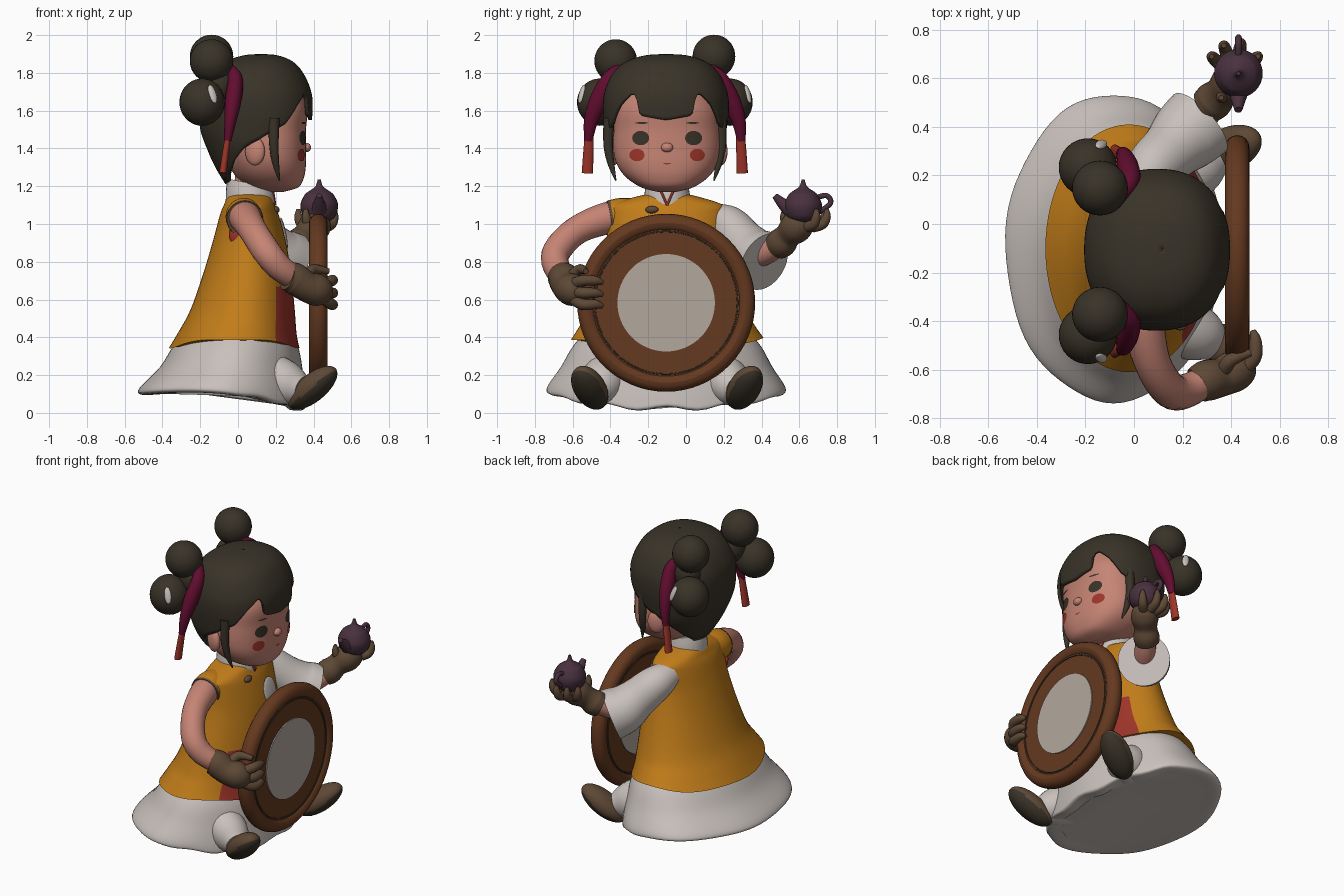
import bpy, bmesh, math
from mathutils import Vector, Matrix, Euler

if "Cube" in bpy.data.objects:
    bpy.data.objects.remove(bpy.data.objects["Cube"])

YC = -0.1  # symmetry plane of the figure, which faces +x


def mat(name, r, g, b):
    m = bpy.data.materials.new(name)
    m.diffuse_color = (r, g, b, 1)
    m.use_nodes = True
    m.node_tree.nodes["Principled BSDF"].inputs["Base Color"].default_value = m.diffuse_color
    return m


SKIN = mat("skin", 0.56, 0.23, 0.175)
HAIR = mat("dark_hair", 0.041, 0.033, 0.021)
ORANGE = mat("orange_cloth", 0.54, 0.205, 0.01)
WHITE = mat("white_cloth", 0.58, 0.53, 0.5)
HIDE = mat("drum_hide", 0.45, 0.39, 0.34)
WOOD = mat("drum_wood", 0.13, 0.041, 0.014)
LEATHER = mat("brown_leather", 0.11, 0.065, 0.036)
CRIMSON = mat("crimson_ribbon", 0.12, 0.004, 0.028)
RED = mat("red", 0.34, 0.035, 0.022)
PLUM = mat("plum_clay", 0.065, 0.03, 0.048)


def finish(name, bm, *mats, rule=None, angle=50):
    """Turn a bmesh into a smooth object; rule(centre, normal) picks the second colour."""
    bmesh.ops.recalc_face_normals(bm, faces=bm.faces)
    if rule:
        for f in bm.faces:
            f.material_index = int(rule(f.calc_center_median(), f.normal))
    me = bpy.data.meshes.new(name)
    bm.to_mesh(me)
    bm.free()
    ob = bpy.data.objects.new(name, me)
    bpy.context.collection.objects.link(ob)
    for m in mats:
        me.materials.append(m)
    bpy.ops.object.select_all(action='DESELECT')
    ob.select_set(True)
    bpy.context.view_layer.objects.active = ob
    bpy.ops.object.shade_smooth_by_angle(angle=math.radians(angle))
    return ob


def dense(rows, steps=5):
    """Catmull-Rom interpolation through tuples."""
    out = []
    for i in range(len(rows) - 1):
        a, b, c, d = rows[max(i - 1, 0)], rows[i], rows[i + 1], rows[min(i + 2, len(rows) - 1)]
        for k in range(steps):
            t = k / steps
            out.append(tuple(0.5 * (2 * q + (r - p) * t + (2 * p - 5 * q + 4 * r - s) * t * t
                                    + (3 * q - p - 3 * r + s) * t ** 3) for p, q, r, s in zip(a, b, c, d)))
    return out + [tuple(rows[-1])]


def skin_rings(rings, caps=True):
    bm = bmesh.new()
    vs = [[bm.verts.new(p) for p in r] for r in rings]
    n = len(vs[0])
    for a, b in zip(vs, vs[1:]):
        for i in range(n):
            j = (i + 1) % n
            bm.faces.new((a[i], a[j], b[j], b[i]))
    if caps:
        bm.faces.new(vs[0])
        bm.faces.new(vs[-1])
    return bm


def spow(v, p):
    return math.copysign(abs(v) ** (2 / p), v)


def loft(rows, n=48, p=2, wave=None, cy=YC):
    """Stacked ovals from rows (z, centre x, radius x, radius y)."""
    rings = []
    for z, cx, rx, ry in dense(rows):
        ring = []
        for i in range(n):
            a = math.tau * i / n
            v = Vector((cx + rx * spow(math.cos(a), p), cy + ry * spow(math.sin(a), p), z))
            ring.append(wave(v, a) if wave else v)
        rings.append(ring)
    return skin_rings(rings)


def tube(name, pts, m, n=16, flat=1.0):
    """Round sweep through points (x, y, z, radius)."""
    rows = dense(pts)
    chord = Vector(rows[-1][:3]) - Vector(rows[0][:3])
    ref = Vector((1, 0, 0)) if abs(chord.z) > 0.75 * chord.length else Vector((0, 0, 1))
    rings = []
    for i, r in enumerate(rows):
        t = Vector(rows[min(i + 1, len(rows) - 1)][:3]) - Vector(rows[max(i - 1, 0)][:3])
        u = t.cross(ref).normalized()
        w = u.cross(t).normalized()
        rings.append([Vector(r[:3]) + r[3] * (u * math.cos(math.tau * k / n) + w * flat * math.sin(math.tau * k / n))
                      for k in range(n)])
    return finish(name, skin_rings(rings), m)


def ball(name, loc, size, m, rot=(0, 0, 0), m2=None, rule=None):
    bm = bmesh.new()
    M = Matrix.LocRotScale(Vector(loc), Euler(rot), Vector(size))
    bmesh.ops.create_uvsphere(bm, u_segments=32, v_segments=20, radius=1, matrix=M)
    return finish(name, bm, *([m, m2] if m2 else [m]), rule=rule)


def lathe_x(name, prof, m, cy, cz, n=64, caps=False):
    """Profile of (x, radius) turned about the x direction."""
    rings = [[(x, cy + r * math.cos(math.tau * i / n), cz + r * math.sin(math.tau * i / n)) for i in range(n)]
             for x, r in prof]
    return finish(name, skin_rings(rings, caps), m, angle=35)


# --- skirt with a hem that ripples at the front, and tunic with a red front panel
def skirt_wave(v, a):
    k = max(0, (0.42 - v.z) / 0.34)
    front = max(0, math.cos(a))
    f = 1 + 0.008 * k * math.sin(7 * a)
    z = v.z + k * (0.04 * math.sin(a) ** 2 - 0.035 * math.cos(a) + 0.012 * front * math.cos(11 * a))
    return Vector((v.x * f, YC + (v.y - YC) * f, max(z, 0.005)))


finish("skirt", loft([(0.06, -0.07, 0.36, 0.52), (0.06, -0.08, 0.435, 0.615), (0.1, -0.08, 0.44, 0.63),
                      (0.22, -0.035, 0.38, 0.56), (0.34, -0.012, 0.335, 0.5), (0.45, 0.0, 0.28, 0.42)],
                     72, wave=skirt_wave), WHITE, angle=60)


def tunic_wave(v, a):
    k = max(0, (0.5 - v.z) / 0.15)
    return Vector((v.x, v.y, v.z + k * (0.045 * math.sin(a) ** 2 + 0.006 * math.sin(5 * a))))


finish("tunic", loft([(0.345, -0.02, 0.345, 0.51), (0.42, -0.005, 0.315, 0.475), (0.55, 0.025, 0.275, 0.42),
                      (0.75, 0.05, 0.23, 0.36), (0.92, 0.06, 0.19, 0.32), (1.05, 0.06, 0.155, 0.31),
                      (1.1, 0.06, 0.135, 0.295), (1.135, 0.06, 0.12, 0.2), (1.16, 0.06, 0.1, 0.1)],
                     72, wave=tunic_wave), ORANGE, RED, rule=lambda c, n: c.x > 0.2 and c.z < 0.67)
ball("chest_patch", (0.243, -0.01, 0.95), (0.012, 0.06, 0.085), WHITE, (0, -0.2, 0))
ball("chest_button", (0.2, -0.18, 1.075), (0.02, 0.035, 0.02), LEATHER)
ball("side_patch", (-0.015, -0.385, 0.945), (0.035, 0.014, 0.05), RED, (0.1, 0, -0.3))

# --- neck and standing collar
finish("neck", loft([(1.08, 0.06, 0.085, 0.085), (1.28, 0.07, 0.085, 0.085)], 24), SKIN)
finish("collar", loft([(1.1, 0.065, 0.13, 0.125), (1.16, 0.065, 0.128, 0.12), (1.215, 0.065, 0.12, 0.11)], 32,
                      wave=lambda v, a: v - Vector((0, 0, 0.025 * math.cos(a)))), WHITE)
for s, side in ((-1, "right"), (1, "left")):
    tube(side + "_collar_trim", [(0.185, YC + s * 0.035, 1.18, 0.006), (0.197, YC, 1.1, 0.006)], RED, 8)

# --- head
HEAD = [(1.17, 0.2, 0.04, 0.05), (1.195, 0.19, 0.13, 0.14), (1.25, 0.17, 0.18, 0.22), (1.32, 0.155, 0.205, 0.268),
        (1.4, 0.145, 0.215, 0.285), (1.5, 0.14, 0.22, 0.282), (1.62, 0.14, 0.225, 0.27), (1.75, 0.12, 0.19, 0.2)]
finish("head", loft(HEAD, 64, 2.3), SKIN)


def ring_at(table, z):
    for a, b in zip(table, table[1:]):
        if a[0] <= z <= b[0]:
            t = (z - a[0]) / max(b[0] - a[0], 1e-6)
            return [p + (q - p) * t for p, q in zip(a, b)]
    return table[-1]


HEAD_D = dense(HEAD)


def face_plate(name, dy, z, w, h, m, lift=0.005, n=24):
    """Thin painted oval that follows the curve of the face."""
    rings = []
    for k in (1.0, 0.66, 0.33, 0.02):
        ring = []
        for i in range(n):
            a = math.tau * i / n
            y, zz = dy + k * w * math.cos(a), z + k * h * math.sin(a)
            _, cx, rx, ry = ring_at(HEAD_D, zz)
            ring.append((cx + rx * (1 - abs(y / ry) ** 2.3) ** (1 / 2.3) + lift, YC + y, zz))
        rings.append(ring)
    bm = skin_rings(rings, caps=False)
    bm.faces.new(list(bm.verts)[-n:])
    finish(name, bm, m)


for s, side in ((-1, "right"), (1, "left")):
    face_plate(side + "_eye", s * 0.14, 1.455, 0.045, 0.038, HAIR)
    face_plate(side + "_cheek", s * 0.16, 1.365, 0.04, 0.033, RED)
    face_plate(side + "_brow", s * 0.135, 1.535, 0.034, 0.005, HAIR)
    ball(side + "_ear", (0.09, YC + s * 0.285, 1.385), (0.055, 0.03, 0.075), SKIN, (0, 0, s * 0.4))
face_plate("mouth", 0, 1.32, 0.02, 0.004, RED)
ball("nose", (0.362, YC, 1.405), (0.025, 0.032, 0.025), SKIN)

# --- hair cap whose lower edge follows a fringe line
HAIR_D = dense([(1.2, 0.03, 0.09, 0.12), (1.3, 0.05, 0.17, 0.22), (1.4, 0.085, 0.25, 0.295), (1.5, 0.09, 0.29, 0.32),
                (1.6, 0.095, 0.3, 0.333), (1.7, 0.095, 0.293, 0.325), (1.8, 0.1, 0.245, 0.28),
                (1.86, 0.11, 0.18, 0.21), (1.893, 0.12, 0.09, 0.11), (1.9, 0.12, 0.003, 0.003)])
FRINGE = [(0, 1.55), (22, 1.575), (26, 1.68), (32, 1.69), (45, 1.63), (60, 1.53), (80, 1.47), (100, 1.4),
          (120, 1.28), (140, 1.22), (180, 1.21)]
rings = []
for k in range(31):
    t = math.sin(k / 30 * math.pi / 2)
    ring = []
    for i in range(144):
        a = math.tau * i / 144
        lo = ring_at(FRINGE, abs(math.degrees(math.atan2(math.sin(a), math.cos(a)))))[1]
        z = lo + (1.9 - lo) * t
        _, cx, rx, ry = ring_at(HAIR_D, z)
        ring.append((cx + rx * spow(math.cos(a), 2.25), YC - 0.006 + ry * spow(math.sin(a), 2.25), z))
    rings.append(ring)
cap = finish("hair_cap", skin_rings(rings, caps=False), HAIR)
mod = cap.modifiers.new("thickness", 'SOLIDIFY')
mod.thickness, mod.offset = 0.02, -1

# --- buns, ribbons, side locks and boots, on both sides
for s, side in ((-1, "right"), (1, "left")):
    def P(x, dy, z, r): return (x, YC - 0.012 + s * dy, z, r)
    ball(side + "_upper_bun", P(-0.14, 0.26, 1.875 + s * 0.012, 0)[:3], (0.115, 0.113, 0.115), HAIR)
    ball(side + "_lower_bun", P(-0.19, 0.345, 1.645, 0)[:3], (0.12, 0.12, 0.125), HAIR)
    ball(side + "_bun_shine", P(-0.135, 0.44, 1.688, 0)[:3], (0.021, 0.013, 0.052), WHITE, (s * 0.35, -0.15, -s * 0.5))
    ball(side + "_bun_root", P(-0.1, 0.24, 1.74, 0)[:3], (0.08, 0.08, 0.1), HAIR)
    tube(side + "_ribbon", [P(-0.06, 0.22, 1.83, 0.03), P(-0.015, 0.285, 1.77, 0.046), P(-0.025, 0.345, 1.66, 0.052),
                            P(-0.04, 0.39, 1.55, 0.038), P(-0.055, 0.405, 1.44, 0.022)], CRIMSON, flat=0.85)
    tube(side + "_ribbon_tail", [P(-0.05, 0.4, 1.48, 0.023), P(-0.065, 0.405, 1.38, 0.027),
                                 P(-0.08, 0.41, 1.27, 0.03)], RED, flat=0.65)
    tube(side + "_side_lock", [P(0.19, 0.295, 1.56, 0.03), P(0.19, 0.3, 1.42, 0.025), P(0.2, 0.285, 1.32, 0.018),
                               P(0.22, 0.26, 1.23, 0.004)], HAIR)
    rot = Euler((0, -0.66, s * 0.4))
    sole = rot.to_matrix() @ Vector((0, 0, -1))
    ball(side + "_boot", (0.395, YC + s * 0.41, 0.133), (0.165, 0.09, 0.072), LEATHER, rot, HAIR,
         lambda c, n, d=sole: n.dot(d) > 0.3)
    tube(side + "_covered_leg", [P(0.0, 0.22, 0.24, 0.13), P(0.17, 0.3, 0.19, 0.13), P(0.28, 0.35, 0.145, 0.11),
                                 P(0.34, 0.385, 0.125, 0.07)], WHITE, 24)

# --- drum: rounded rim, board, dark groove and hide on both faces
DY, DZ, DX = -0.105, 0.583, 0.425
rim = [(DX + 0.05 * math.cos(t), 0.423 + 0.048 * math.sin(t)) for t in [math.tau * i / 16 for i in range(17)]]
lathe_x("drum_rim", rim, WOOD, DY, DZ)
lathe_x("drum_board", [(DX - 0.035, 0.4), (DX + 0.035, 0.4)], WOOD, DY, DZ, caps=True)
for s, side in ((-1, "back"), (1, "front")):
    lathe_x("drum_hide_" + side, [(DX, 0.258), (DX + s * 0.042, 0.258)], HIDE, DY, DZ, caps=True)
    lathe_x("drum_groove_" + side, [(DX + s * 0.03, 0.373), (DX + s * 0.039, 0.375), (DX + s * 0.039, 0.381),
                                    (DX + s * 0.03, 0.384)], HAIR, DY, DZ)

# --- bare arm with a glove gripping the drum
tube("right_arm", [(0.03, -0.3, 1.04, 0.085), (0.04, -0.42, 1.03, 0.085), (0.08, -0.58, 0.965, 0.075),
                   (0.15, -0.685, 0.855, 0.075), (0.22, -0.685, 0.77, 0.07), (0.32, -0.63, 0.7, 0.06)], SKIN, 24)
tube("right_shoulder", [(0.03, -0.27, 1.045, 0.09), (0.032, -0.34, 1.04, 0.098), (0.035, -0.395, 1.03, 0.096)],
     ORANGE, 24)
tube("right_armhole_trim", [(0.035, -0.392, 1.03, 0.098), (0.036, -0.405, 1.028, 0.095)], LEATHER, 24)
tube("right_glove", [(0.26, -0.665, 0.725, 0.075), (0.3, -0.645, 0.71, 0.085), (0.36, -0.63, 0.67, 0.08),
                     (0.42, -0.6, 0.65, 0.085), (0.46, -0.56, 0.64, 0.06), (0.48, -0.54, 0.64, 0.02)], LEATHER, 24)
for i, z in enumerate((0.7, 0.635, 0.575)):
    tube(f"right_finger_{i}", [(0.44, -0.61, 0.5 * z + 0.325, 0.03), (0.495, -0.55, z, 0.03),
                               (0.5, -0.48, z, 0.025), (0.49, -0.44, z - 0.01, 0.012)], LEATHER, 12)
tube("right_thumb", [(0.37, -0.6, 0.73, 0.03), (0.4, -0.56, 0.76, 0.028), (0.48, -0.53, 0.75, 0.015)], LEATHER, 12)

# --- sleeved arm with a raised glove
tube("left_sleeve", [(0.03, 0.12, 1.03, 0.08), (0.07, 0.22, 0.99, 0.11), (0.15, 0.3, 0.9, 0.125),
                     (0.21, 0.36, 0.835, 0.15), (0.27, 0.415, 0.8, 0.16)], WHITE, 32)
tube("left_forearm", [(0.22, 0.36, 0.83, 0.07), (0.28, 0.44, 0.86, 0.065), (0.35, 0.53, 0.92, 0.055)], SKIN, 24)
tube("left_glove", [(0.3, 0.485, 0.885, 0.075), (0.33, 0.51, 0.905, 0.08), (0.36, 0.54, 0.94, 0.07),
                    (0.4, 0.58, 0.98, 0.085), (0.43, 0.62, 1.01, 0.07), (0.44, 0.64, 1.03, 0.02)], LEATHER, 24)
for i, (x, y) in enumerate(((0.32, 0.69), (0.37, 0.735), (0.44, 0.745), (0.51, 0.69), (0.36, 0.52))):
    mx, my = (x + 0.42) / 2, (y + 0.6) / 2
    tube(f"left_finger_{i}", [(mx, my, 0.985, 0.03), (0.3 * mx + 0.7 * x, 0.3 * my + 0.7 * y, 1.0, 0.027),
                              (x, y, 1.04, 0.022), (x, y, 1.08, 0.01)], LEATHER, 12)

# --- small teapot held in the raised hand
finish("teapot_body", loft([(1.01, 0.43, 0.05, 0.05), (1.04, 0.43, 0.085, 0.085), (1.1, 0.43, 0.1, 0.1),
                            (1.15, 0.43, 0.08, 0.08), (1.17, 0.43, 0.06, 0.06), (1.19, 0.43, 0.03, 0.03),
                            (1.205, 0.43, 0.017, 0.017), (1.235, 0.43, 0.008, 0.008)], 32, cy=0.62), PLUM)
tube("teapot_spout", [(0.43, 0.55, 1.08, 0.045), (0.43, 0.51, 1.11, 0.03), (0.43, 0.47, 1.15, 0.016)], PLUM)
tube("teapot_handle", [(0.43, 0.69, 1.14, 0.014), (0.43, 0.745, 1.15, 0.014), (0.43, 0.765, 1.11, 0.014),
                       (0.43, 0.7, 1.06, 0.014)], PLUM, 12)
